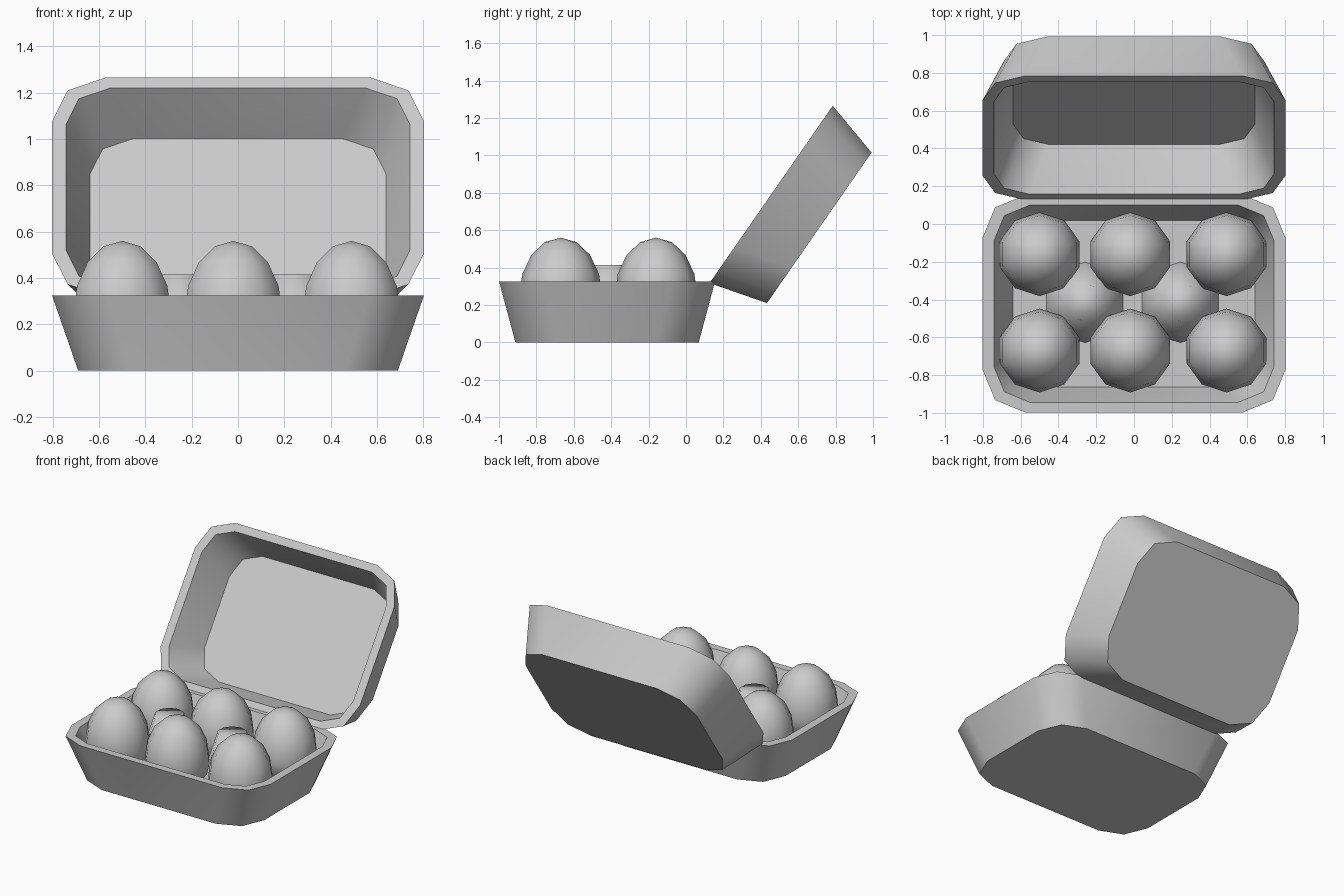
import bpy, bmesh, math
from mathutils import Vector

if "Cube" in bpy.data.objects:
    bpy.data.objects.remove(bpy.data.objects["Cube"])


def finish(name, bm, angle):
    bmesh.ops.recalc_face_normals(bm, faces=bm.faces)
    me = bpy.data.meshes.new(name)
    bm.to_mesh(me)
    bm.free()
    ob = bpy.data.objects.new(name, me)
    bpy.context.collection.objects.link(ob)
    bpy.ops.object.select_all(action='DESELECT')
    ob.select_set(True)
    bpy.context.view_layer.objects.active = ob
    bpy.ops.object.shade_smooth_by_angle(angle=math.radians(angle))
    return ob


def rounded_rect(hx, hy, r):
    # rectangle whose corners are rounded in two segments
    pts = []
    for i, (sx, sy) in enumerate([(1, 1), (-1, 1), (-1, -1), (1, -1)]):
        for k in range(3):
            a = math.radians(90 * i + 45 * k)
            pts.append((sx * (hx - r) + r * math.cos(a), sy * (hy - r) + r * math.sin(a)))
    return pts


def shell(name, height):
    # outer floor, outer rim, inner rim, inner floor
    rings = [(0.69, 0.49, 0.23, 0), (0.803, 0.577, 0.23, height),
             (0.742, 0.522, 0.19, height), (0.64, 0.44, 0.19, 0.05)]
    bm = bmesh.new()
    loops = [[bm.verts.new((x, y, z)) for x, y in rounded_rect(hx, hy, r)]
             for hx, hy, r, z in rings]
    for a, b in zip(loops, loops[1:]):
        for i in range(12):
            j = (i + 1) % 12
            bm.faces.new((a[i], a[j], b[j], b[i]))
    bm.faces.new(loops[0])
    bm.faces.new(loops[-1])
    return finish(name, bm, 50)


def egg(name, x, y):
    bm = bmesh.new()
    bmesh.ops.create_uvsphere(bm, u_segments=10, v_segments=8, radius=1)
    for v in bm.verts:
        v.co = Vector((v.co.x * 0.222, v.co.y * 0.222, v.co.z * (0.315 if v.co.z > 0 else 0.2)))
    finish(name, bm, 60).location = (x, y, 0.245)


# tray and the identical lid, tipped open behind it
tray = shell("tray", 0.325)
tray.location = (0, -0.422, 0)
lid = shell("lid", 0.313)
lid.location = (0, 0.7125, 0.6125)
lid.rotation_euler.x = math.radians(55.2)

# six eggs in two rows
for i, x in enumerate((-0.5, -0.02, 0.49)):
    for j, y in enumerate((-0.16, -0.67)):
        egg(f"egg_{i}_{j}", x, y)

# two dividing posts between the eggs
for i, x in enumerate((-0.26, 0.245)):
    bm = bmesh.new()
    bmesh.ops.create_cone(bm, cap_ends=True, segments=10, radius1=0.215, radius2=0.1, depth=0.37)
    finish(f"divider_post_{i}", bm, 80).location = (x, -0.415, 0.23)
